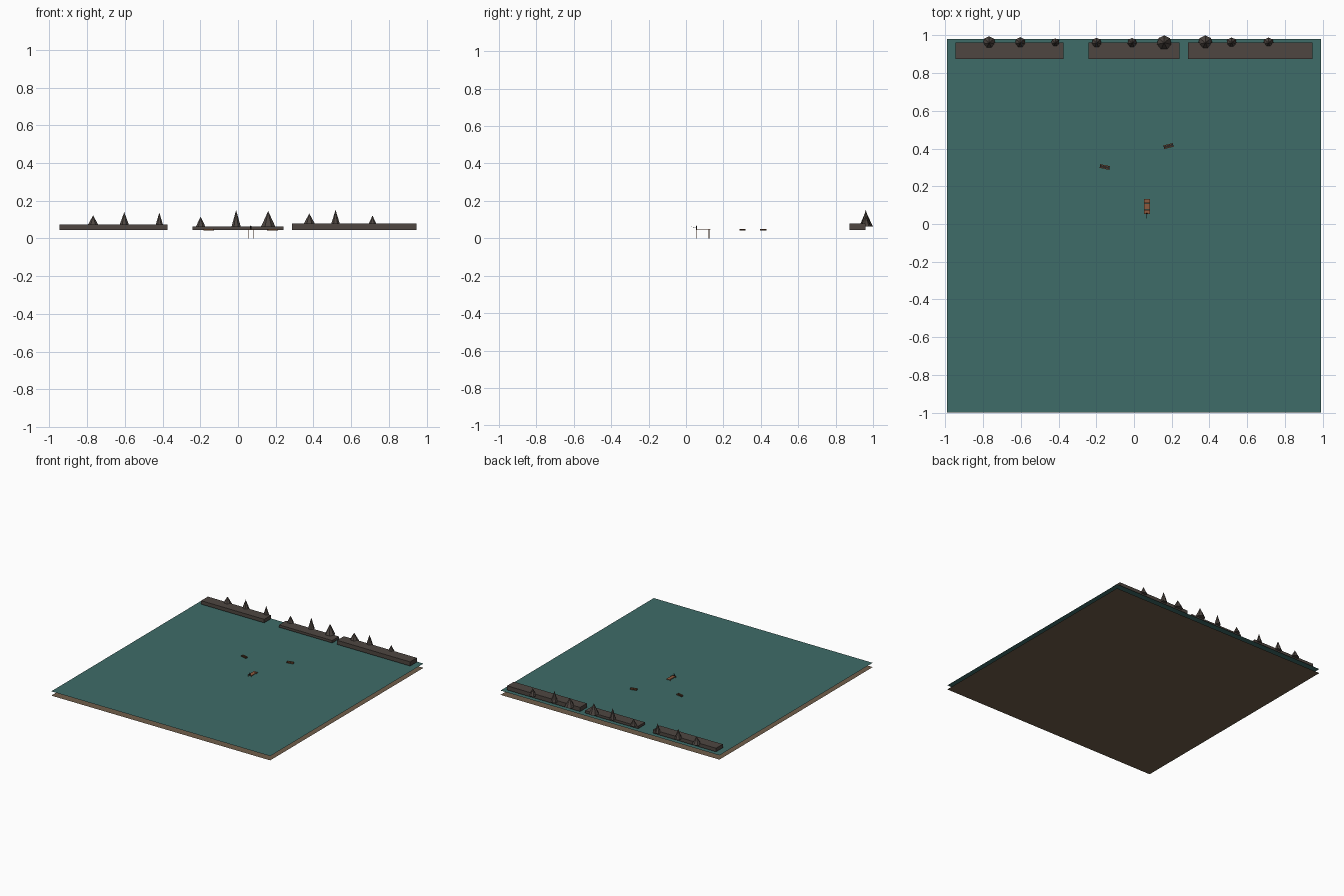
import bpy
from math import radians
from mathutils import Vector

if "Cube" in bpy.data.objects:
    bpy.data.objects.remove(bpy.data.objects["Cube"], do_unlink=True)


def material(name, rgb):
    """Flat colour from 0-255 sRGB values."""
    lin = [((c / 255 + 0.055) / 1.055) ** 2.4 for c in rgb]
    m = bpy.data.materials.new(name)
    m.use_nodes = True
    m.diffuse_color = (*lin, 1)
    bsdf = m.node_tree.nodes["Principled BSDF"]
    bsdf.inputs["Base Color"].default_value = (*lin, 1)
    bsdf.inputs["Roughness"].default_value = 0.9
    return m


WATER = material("water teal", (62, 108, 104))
BED = material("lake bed brown", (112, 94, 74))
ROCK = material("rock grey brown", (78, 70, 65))
WOOD = material("dock wood", (140, 90, 62))
HULL = material("boat wood", (122, 82, 54))
DARK = material("dark cloth", (45, 40, 38))


def finish(name, mat):
    ob = bpy.context.object
    ob.name = name
    ob.data.materials.append(mat)
    return ob


def sheet(name, z, mat):
    bpy.ops.mesh.primitive_plane_add(size=1.98, location=(0, -0.008, z))
    return finish(name, mat)


def box(name, lo, hi, mat):
    lo, hi = Vector(lo), Vector(hi)
    bpy.ops.mesh.primitive_cube_add(size=1, location=(lo + hi) / 2)
    ob = finish(name, mat)
    ob.scale = hi - lo
    return ob


def rod(name, a, b, radius, mat):
    a, b = Vector(a), Vector(b)
    bpy.ops.mesh.primitive_cylinder_add(vertices=6, radius=radius, depth=(b - a).length,
                                        location=(a + b) / 2)
    ob = finish(name, mat)
    ob.rotation_euler = (b - a).to_track_quat("Z", "Y").to_euler()


# Water surface over the lake bed
sheet("lake_bed", 0, BED)
sheet("water_surface", 0.035, WATER)

# Far shore ridges
for i, (x0, x1, top) in enumerate([(-0.945, -0.375, 0.073), (-0.24, 0.24, 0.064),
                                   (0.285, 0.945, 0.078)]):
    box(f"shore_ridge_{i + 1}", (x0, 0.874, 0.044), (x1, 0.961, top), ROCK)

# Peaks along the shore: x, radius, top
PEAKS = [(-0.768, 0.034, 0.122), (-0.603, 0.029, 0.14), (-0.417, 0.023, 0.137),
         (-0.198, 0.026, 0.116), (-0.01, 0.025, 0.151), (0.16, 0.039, 0.145),
         (0.378, 0.039, 0.132), (0.517, 0.028, 0.152), (0.713, 0.028, 0.121)]
for i, (x, r, top) in enumerate(PEAKS):
    base = 0.062
    bpy.ops.mesh.primitive_cone_add(vertices=7, radius1=r, depth=top - base,
                                    location=(x, 0.961, (top + base) / 2))
    finish(f"peak_{i + 1}", ROCK)


# Small open boats
def boat(name, x, y, angle):
    bpy.ops.object.empty_add(location=(x, y, 0.041))
    pivot = bpy.context.object
    pivot.name = name
    pivot.hide_render = True
    pivot.rotation_euler.z = radians(angle)
    parts = [box(name + "_floor", (-0.026, -0.008, 0), (0.026, 0.008, 0.003), DARK)]
    for side in (-1, 1):
        y0, y1 = sorted((side * 0.006, side * 0.01))
        parts.append(box(f"{name}_side_{'left' if side > 0 else 'right'}",
                         (-0.027, y0, 0.001), (0.027, y1, 0.01), HULL))
    for part in parts:
        part.parent = pivot


boat("boat_west", -0.155, 0.302, -12)
boat("boat_east", 0.183, 0.413, 14)

# Dock: planks on thin posts
PLANKS = 7
for i in range(PLANKS):
    y = 0.053 + i * 0.0115
    box(f"dock_plank_{i + 1}", (0.052, y, 0.046), (0.086, y + 0.0105, 0.048), WOOD)
for x in (0.055, 0.083):
    box("dock_rail", (x - 0.001, 0.053, 0.0445), (x + 0.001, 0.132, 0.046), WOOD)
    for y in (0.055, 0.123):
        rod("dock_post", (x, y, 0), (x, y, 0.05), 0.0015, WOOD)

# Angler sitting at the dock end, with rod and float
box("angler_body", (0.064, 0.053, 0.048), (0.072, 0.059, 0.06), DARK)
bpy.ops.mesh.primitive_ico_sphere_add(subdivisions=1, radius=0.004, location=(0.068, 0.056, 0.064))
finish("angler_head", DARK)
rod("fishing_rod", (0.068, 0.053, 0.055), (0.068, 0.03, 0.062), 0.0006, DARK)
